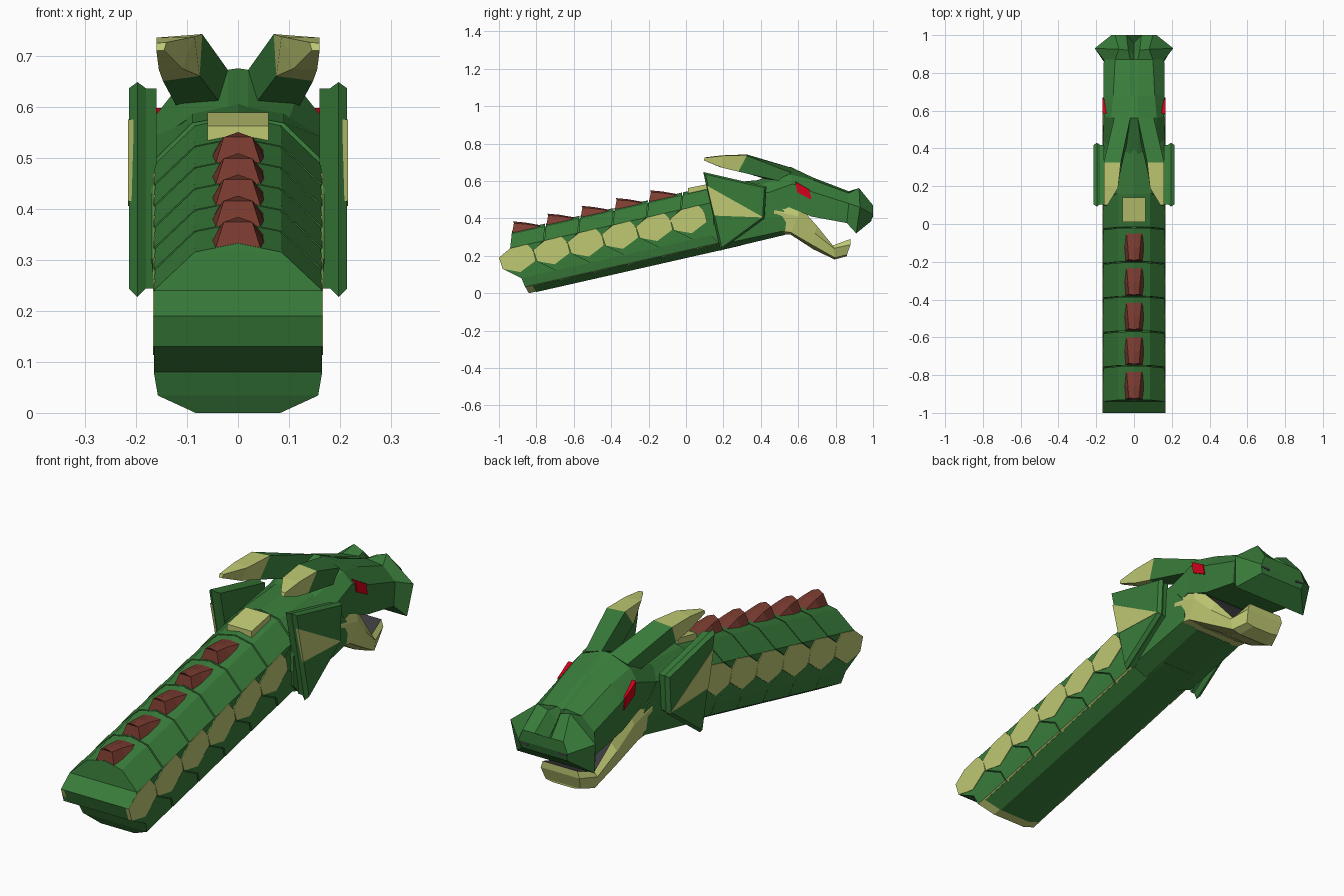
import bpy, bmesh

# materials
def mat(name, c):
    m = bpy.data.materials.new(name)
    m.diffuse_color = (*c, 1)
    return m

MATS = [mat("green", (0.04, 0.2, 0.042)), mat("horn_yellow", (0.52, 0.58, 0.17)),
        mat("brown", (0.2, 0.045, 0.03)), mat("red", (0.65, 0.0, 0.01)),
        mat("dark_grey", (0.045, 0.045, 0.05))]
GREEN, YELLOW, BROWN, RED, GREY = range(5)

def loft(name, rings, color=GREEN, face_color=None):
    """Skin closed rings of points and close the ends with strips."""
    bm = bmesh.new()
    vs = [[bm.verts.new(p) for p in r] for r in rings]
    n = len(rings[0])
    for j in range(len(rings) - 1):
        for i in range(n):
            k = (i + 1) % n
            f = bm.faces.new((vs[j][i], vs[j][k], vs[j + 1][k], vs[j + 1][i]))
            f.material_index = face_color(j, i) if face_color else color
    for r, j in ((vs[0], 0), (vs[-1], len(rings) - 1)):
        f = None
        if n % 2:
            f = bm.faces.new(r)
            f.material_index = color
        else:
            for i in range(n // 2 - 1):
                f = bm.faces.new((r[i], r[i + 1], r[n - 2 - i], r[n - 1 - i]))
                f.material_index = color
    bmesh.ops.remove_doubles(bm, verts=bm.verts, dist=1e-5)
    bmesh.ops.recalc_face_normals(bm, faces=bm.faces)
    me = bpy.data.meshes.new(name)
    bm.to_mesh(me)
    bm.free()
    for m in MATS:
        me.materials.append(m)
    ob = bpy.data.objects.new(name, me)
    bpy.context.collection.objects.link(ob)
    return ob

def sym(half):
    return half + [(-x, y, z) for x, y, z in reversed(half)]

def move(pts, k, sx=1.0):
    return [(x * sx, y + k * 0.183, z + k * 0.0415) for x, y, z in pts]

def panel(name, pts, x0, x1, color):
    loft(name, [[(x, y, z) for y, z in pts] for x in (x0, x1)], color)

# body segments: chevron-ended shells, scale patches and back spikes
SEG = [(0, -.93, .332), (.085, -.932, .315), (.165, -.94, .24), (.165, -1, .19),
       (.165, -.98, .13), (.165, -.88, .08), (.157, -.86, .034), (.083, -.84, 0)]
PATCH = [(-1, .19), (-.94, .238), (-.85, .262), (-.815, .225),
         (-.803, .175), (-.885, .113), (-.98, .13)]
SPIKE = [[(0, -.925, .384), (.028, -.92, .374), (.045, -.93, .32)],
         [(0, -.86, .378), (.032, -.86, .37), (.057, -.86, .325)],
         [(0, -.785, .365), (.04, -.78, .358), (.057, -.78, .34)]]
for k in range(6):
    loft(f"body_segment_{k}", [sym(move(SEG, k)), sym(move(SEG, k + .97, .985))],
         GREEN, lambda j, i: YELLOW if 6 <= i <= 8 else GREEN)
    pts = [(y + k * .183, z + k * .0415) for y, z in PATCH]
    for s in (1, -1):
        panel(f"side_scale_{k}", pts, s * .15, s * .1665, YELLOW)
    if k < 5:
        loft(f"back_spike_{k}", [sym(move(r, k)) for r in SPIKE], BROWN)
loft("body_core", [sym(move([(x * .95, y + .04, .16 + (z - .16) * .96) for x, y, z in SEG], k))
                   for k in (0, 6)])
loft("neck_pad", [sym([(.06, .01, .562), (.06, .01, .52)]),
                  sym([(.06, .14, .588), (.06, .14, .55)])], YELLOW)

# neck joining body and head
loft("neck", [
    sym([(0, .16, .585), (.09, .16, .568), (.17, .15, .49), (.17, .14, .3), (.165, .185, .26), (.09, .185, .23)]),
    sym([(0, .45, .61), (.09, .45, .59), (.165, .44, .54), (.165, .54, .42), (.16, .53, .335), (.09, .53, .312)])])

# upper head and snout with centre groove
loft("upper_head", [
    sym([(.0, .36, .59), (.02, .36, .595), (.10, .38, .575), (.165, .42, .53), (.16, .43, .40)]),
    sym([(.0, .56, .675), (.02, .56, .672), (.12, .56, .635), (.16, .57, .585), (.16, .55, .46)]),
    sym([(.0, .68, .618), (.02, .68, .618), (.11, .68, .605), (.162, .68, .54), (.16, .67, .41)]),
    sym([(.0, .87, .535), (.02, .87, .545), (.10, .87, .535), (.16, .87, .48), (.16, .86, .375)]),
    sym([(.0, .90, .50), (.03, .92, .545), (.08, .925, .562), (.208, .93, .46), (.19, .91, .32)]),
    sym([(.0, .96, .44), (.04, 1, .47), (.10, 1, .47), (.12, 1, .42), (.11, .99, .385)])])

# lower jaw with dark mouth lining
loft("lower_jaw", [
    sym([(.15, .52, .485), (.167, .47, .44), (.16, .48, .335), (.09, .49, .313)]),
    sym([(.15, .61, .46), (.167, .60, .41), (.158, .56, .325), (.09, .56, .313)]),
    sym([(.125, .70, .36), (.145, .69, .32), (.135, .68, .255), (.09, .68, .235)]),
    sym([(.10, .785, .255), (.12, .79, .24), (.11, .795, .19), (.07, .795, .18)]),
    sym([(.085, .88, .29), (.095, .88, .26), (.085, .86, .205), (.05, .86, .198)])],
    YELLOW, lambda j, i: GREY if i == 7 else YELLOW)

# paired parts: frill plates, eyes, nostrils, horns
FRILL = [(.092, .648), (.43, .57), (.42, .40), (.185, .227)]
cy, cz = .27, .47
INSET = [(cy + (y - cy) * .93, cz + (z - cz) * .93) for y, z in FRILL]
for s in (1, -1):
    loft("frill_plate", [[(s * x, y, z) for y, z in p]
                         for x, p in ((.16, INSET), (.18, INSET), (.197, FRILL), (.214, INSET))])
    panel("frill_marking", [(.112, .575), (.415, .405), (.15, .415)], s * .205, s * .2155, YELLOW)
    panel("eye", [(.585, .597), (.66, .553), (.67, .50), (.595, .54)], s * .13, s * .166, RED)
    loft("nostril", [[(s * x, y, z) for x, z in ((.06, .445), (.10, .445), (.115, .41), (.075, .405))]
                     for y in (.95, .999)], GREY)
    root = [(.02, .56, .672), (.105, .56, .645), (.12, .50, .60), (.03, .46, .60)]
    knee = [(.07, .325, .742), (.16, .325, .735), (.147, .28, .65), (.075, .26, .66)]
    tip = [(.14, .10, .726), (.16, .10, .724), (.16, .095, .71), (.145, .095, .71)]
    mid = [(.085, .19, .737), (.16, .20, .735), (.155, .19, .672), (.11, .18, .675)]
    flip = lambda r: [(s * x, y, z) for x, y, z in r]
    loft("horn_base", [flip(root), flip(knee)])
    loft("horn_tip", [flip(knee), flip(mid), flip(tip)], YELLOW)
